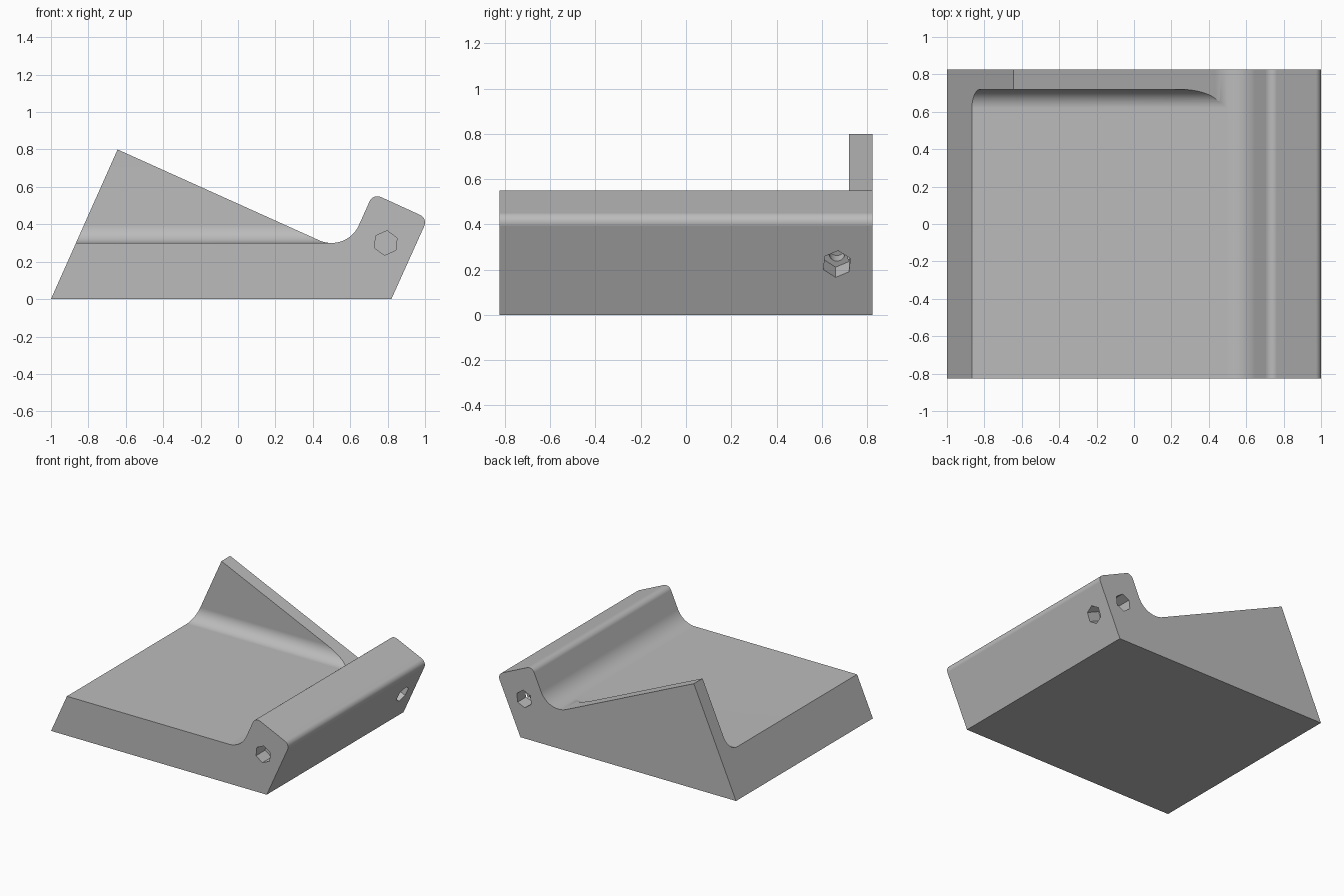
import bpy, bmesh, math
from mathutils import Vector, Matrix

if "Cube" in bpy.data.objects:
    bpy.data.objects.remove(bpy.data.objects["Cube"])

LEAN = math.radians(-24)                      # direction of the leaning end faces' normal
N = Vector((math.cos(LEAN), 0, math.sin(LEAN)))
RUN = math.tan(math.radians(24))              # x gained per unit of height
HALF = 0.825

mat = bpy.data.materials.new("plain grey")
mat.diffuse_color = (0.5, 0.5, 0.5, 1)
mat.use_nodes = True
mat.node_tree.nodes["Principled BSDF"].inputs["Base Color"].default_value = mat.diffuse_color


def arc(cx, cz, r, a0, a1, n=14):
    return [(cx + r * math.cos(math.radians(a0 + (a1 - a0) * i / n)),
             cz + r * math.sin(math.radians(a0 + (a1 - a0) * i / n))) for i in range(n + 1)]


def finish(name, bm):
    bmesh.ops.recalc_face_normals(bm, faces=bm.faces[:])
    me = bpy.data.meshes.new(name)
    bm.to_mesh(me)
    bm.free()
    me.materials.append(mat)
    ob = bpy.data.objects.new(name, me)
    bpy.context.collection.objects.link(ob)
    return ob


def prism(name, pts, axis, lo, hi):
    """Extrude a closed outline (given with z second) along the x or y axis."""
    bm = bmesh.new()
    place = (lambda p: (p[0], lo, p[1])) if axis == 'Y' else (lambda p: (lo, p[0], p[1]))
    face = bm.faces.new([bm.verts.new(place(p)) for p in pts])
    ext = bmesh.ops.extrude_face_region(bm, geom=[face])
    step = Vector((0, hi - lo, 0)) if axis == 'Y' else Vector((hi - lo, 0, 0))
    bmesh.ops.translate(bm, vec=step, verts=[v for v in ext['geom'] if isinstance(v, bmesh.types.BMVert)])
    return finish(name, bm)


def boolean(ob, other, op):
    m = ob.modifiers.new(op, 'BOOLEAN')
    m.object, m.operation, m.solver = other, op, 'EXACT'
    bpy.context.view_layer.objects.active = ob
    bpy.ops.object.modifier_apply(modifier=m.name)
    bpy.data.objects.remove(other, do_unlink=True)


def drill(ob, mouth, inward, radius, depth, sides, turn=0.0):
    """Cut a straight hole from the mouth point along the inward direction."""
    out = 0.03
    bm = bmesh.new()
    bmesh.ops.create_cone(bm, cap_ends=True, segments=sides, radius1=radius, radius2=radius, depth=depth + out)
    rot = inward.to_track_quat('Z', 'Y').to_matrix().to_4x4()
    centre = Vector(mouth) + inward * (depth - out) / 2
    bm.transform(Matrix.Translation(centre) @ rot @ Matrix.Rotation(math.radians(turn), 4, 'Z'))
    boolean(ob, finish("cutter", bm), 'DIFFERENCE')


# Base plate with the raised, rounded lip
outline = [(-1, 0), (0.82, 0)]
outline += arc(0.955, 0.409, 0.045, -24, 66, 8)
outline += arc(0.745, 0.505, 0.045, 66, 156, 8)
outline += arc(0.50, 0.46, 0.16, -24, -90)
outline += [(-1 + 0.30 * RUN, 0.30)]
body = prism("tray", outline, 'Y', -HALF, HALF)

# Triangular side fin, with a fillet along its foot
section = [(HALF, 0.2), (HALF, 0.9), (0.72, 0.9)]
section += arc(0.62, 0.40, 0.10, 0, -90) + [(0.62, 0.2)]
fin = prism("fin", section, 'X', -1.1, 0.7)
side = [(-1 + 0.2 * RUN, 0.2), (0.5, 0.2)] + arc(0.50, 0.46, 0.16, -90, -113.6, 6)
side += [(-1 + 0.80 * RUN, 0.80)]
boolean(fin, prism("fin side", side, 'Y', 0.5, HALF), 'INTERSECT')
boolean(body, fin, 'UNION')

# Hexagonal nut pockets with round bores in the lip: two on the end, one on each side
for y in (-0.667, 0.667):
    mouth = (0.82 + 0.225 * RUN, y, 0.225)
    drill(body, mouth, -N, 0.065, 0.11, 6, 5)
    drill(body, mouth, -N, 0.035, 0.17, 24)
for s in (-1, 1):
    mouth = (0.79, s * HALF, 0.30)
    inward = Vector((0, -s, 0))
    drill(body, mouth, inward, 0.066, 0.11, 6, -6 * s)
    drill(body, mouth, inward, 0.035, 0.16, 24)

# Hexagonal pockets in the leaning low end
for y in (-0.607, 0.674):
    drill(body, (-1 + 0.112 * RUN, y, 0.112), N, 0.065, 0.11, 6, 0)

# Smooth fillets, crisp edges
bpy.ops.object.select_all(action='DESELECT')
body.select_set(True)
bpy.context.view_layer.objects.active = body
bpy.ops.object.shade_smooth_by_angle(angle=math.radians(25))
weighted = body.modifiers.new("even shading", 'WEIGHTED_NORMAL')
weighted.keep_sharp = True
